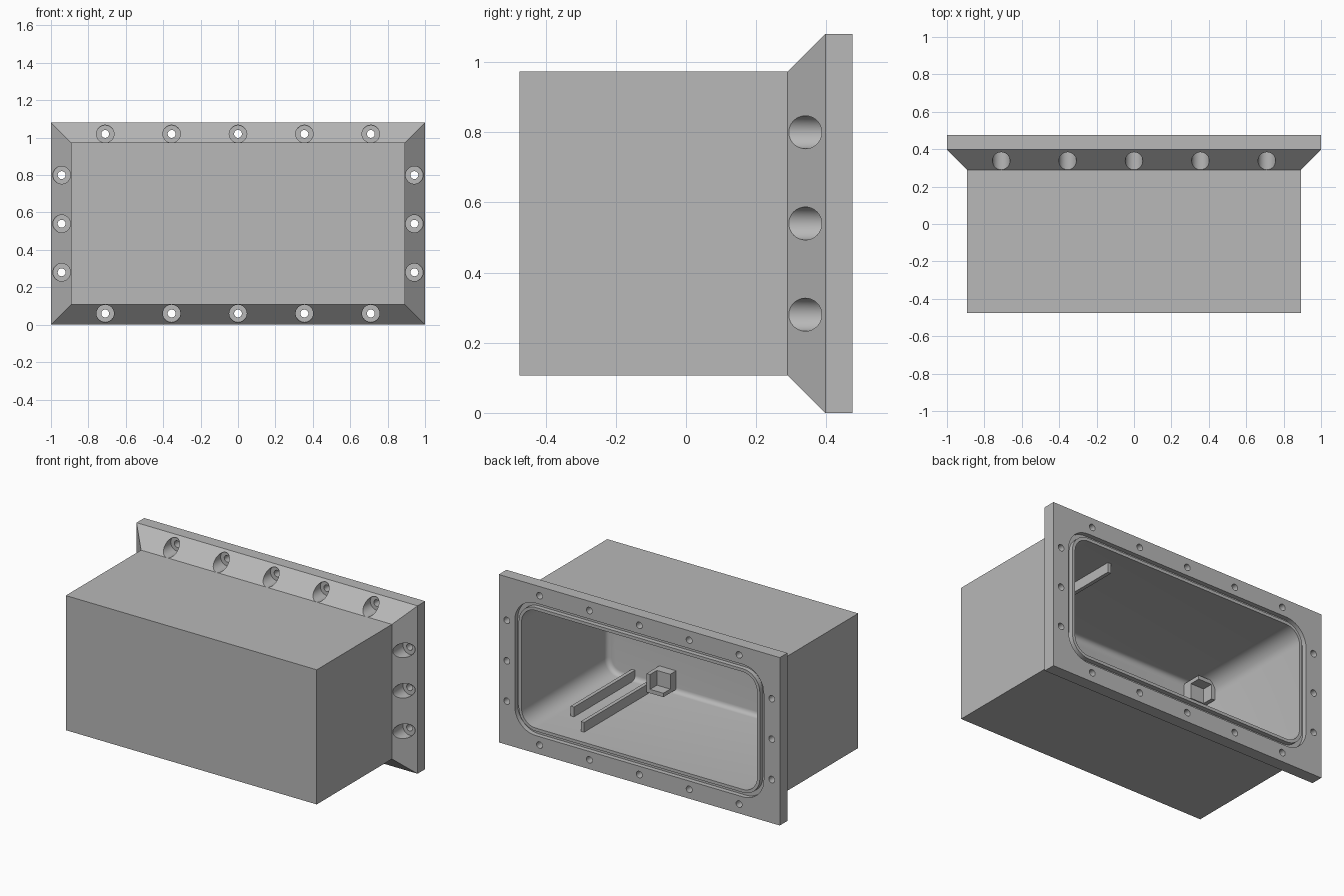
import bpy, bmesh
from math import sin, cos, pi, radians

cube = bpy.data.objects.get("Cube")
if cube:
    bpy.data.objects.remove(cube, do_unlink=True)

grey = bpy.data.materials.new("mid grey")
grey.use_nodes = True
GREY = (0.48, 0.48, 0.48, 1)
grey.diffuse_color = GREY
grey.node_tree.nodes["Principled BSDF"].inputs["Base Color"].default_value = GREY

MID_Z = 0.54
FRONT, BACK = -0.475, 0.475
SEAT = 0.397          # plane where flare ends and bolt heads seat
WALL = -0.4           # inner face of the front wall


def finish(bm, name):
    bmesh.ops.recalc_face_normals(bm, faces=bm.faces)
    mesh = bpy.data.meshes.new(name)
    bm.to_mesh(mesh)
    bm.free()
    mesh.materials.append(grey)
    ob = bpy.data.objects.new(name, mesh)
    bpy.context.scene.collection.objects.link(ob)
    return ob


def outline(hx, hz, r, steps=10):
    """Rectangle in x/z about the centre, rounded when r > 0."""
    if r <= 0:
        return [(hx, hz), (-hx, hz), (-hx, -hz), (hx, -hz)]
    pts = []
    for q, (sx, sz) in enumerate([(1, 1), (-1, 1), (-1, -1), (1, -1)]):
        for i in range(steps + 1):
            a = (q + i / steps) * pi / 2
            pts.append((sx * (hx - r) + r * cos(a), sz * (hz - r) + r * sin(a)))
    return pts


def loft(name, sections, closed=False):
    """Skin sections given as (y, half x, half z, corner radius)."""
    bm = bmesh.new()
    rings = [[bm.verts.new((x, y, MID_Z + z)) for x, z in outline(hx, hz, r)]
             for y, hx, hz, r in sections]
    pairs = list(zip(rings, rings[1:]))
    if closed:
        pairs.append((rings[-1], rings[0]))
    else:
        bm.faces.new(rings[0])
        bm.faces.new(rings[-1])
    for a, b in pairs:
        for i in range(len(a)):
            j = (i + 1) % len(a)
            bm.faces.new((a[i], a[j], b[j], b[i]))
    return finish(bm, name)


def box(name, lo, hi):
    bm = bmesh.new()
    bmesh.ops.create_cube(bm, size=1)
    for v in bm.verts:
        v.co = [(l + h) / 2 + c * (h - l) for l, h, c in zip(lo, hi, v.co)]
    return finish(bm, name)


def drill(name, spots, radius, y0, y1):
    """A set of cylinders along y."""
    bm = bmesh.new()
    for x, z in spots:
        rings = [[bm.verts.new((x + radius * cos(i * pi / 16), y,
                                z + radius * sin(i * pi / 16)))
                  for i in range(32)] for y in (y0, y1)]
        for ring in rings:
            bm.faces.new(ring)
        for i in range(32):
            j = (i + 1) % 32
            bm.faces.new((rings[0][i], rings[0][j], rings[1][j], rings[1][i]))
    return finish(bm, name)


# Housing with flared mounting flange
housing = loft("housing", [(FRONT, 0.893, 0.433, 0), (0.29, 0.893, 0.433, 0),
                           (SEAT, 1, MID_Z, 0), (BACK, 1, MID_Z, 0)])

# Cavity with filleted front edge
f = 0.03
fillet = [(WALL + f * (1 - cos(t * pi / 8)), f * (1 - sin(t * pi / 8))) for t in range(5)]
cavity = loft("cavity_cutter", [(y, 0.838 - i, 0.378 - i, 0.1 - i) for y, i in fillet]
              + [(BACK + 0.1, 0.838, 0.378, 0.1)])

# Gasket groove around the opening
groove = loft("groove_cutter", [(y, 0.838 + o, 0.378 + o, 0.1 + o) for y, o in
              [(0.445, 0.02), (0.445, 0.048), (0.5, 0.048), (0.5, 0.02)]], closed=True)

# Bolt holes and counterbores
spots = [(i * 0.355, MID_Z + s * 0.48) for i in range(-2, 3) for s in (-1, 1)]
spots += [(s * 0.943, MID_Z + i * 0.26) for i in (-1, 0, 1) for s in (-1, 1)]
bores = drill("counterbore_cutter", spots, 0.047, 0.2, SEAT)
holes = drill("bolt_hole_cutter", spots, 0.021, 0.3, 0.6)

for cutter in (cavity, groove, bores, holes):
    mod = housing.modifiers.new(cutter.name, 'BOOLEAN')
    mod.operation, mod.solver, mod.object = 'DIFFERENCE', 'EXACT', cutter
bpy.context.view_layer.update()
result = bpy.data.meshes.new_from_object(
    housing.evaluated_get(bpy.context.evaluated_depsgraph_get()))
housing.modifiers.clear()
housing.data = result
for cutter in (cavity, groove, bores, holes):
    bpy.data.objects.remove(cutter, do_unlink=True)
bpy.context.view_layer.objects.active = housing
housing.select_set(True)
bpy.ops.object.shade_smooth_by_angle(angle=radians(30))

# Card guide ribs on floor and ceiling
for level, s in (("lower", -1), ("upper", 1)):
    z0, z1 = sorted((MID_Z + s * 0.385, MID_Z + s * 0.315))
    for side, x, end in (("outer", 0.655, 0.22), ("inner", 0.485, 0.36)):
        box(f"{level}_{side}_guide_rib", (x - 0.012, WALL - 0.01, z0), (x + 0.012, end, z1))

# Corner holders on the front wall: a solid back with two outer lips
for sx in (-1, 1):
    for sz in (-1, 1):
        name = f"{'upper' if sz > 0 else 'lower'}_{'left' if sx > 0 else 'right'}_holder"

        def part(label, xs, ys, zs):
            x = sorted(-0.18 + sx * v for v in xs)
            z = sorted(MID_Z + sz * v for v in zs)
            box(f"{name}_{label}", (x[0], ys[0], z[0]), (x[1], ys[1], z[1]))

        part("back", (0.53, 0.65), (WALL - 0.01, -0.34), (0.24, 0.36))
        part("side_lip", (0.625, 0.65), (-0.34, -0.27), (0.24, 0.36))
        part("end_lip", (0.53, 0.625), (-0.34, -0.27), (0.335, 0.36))
